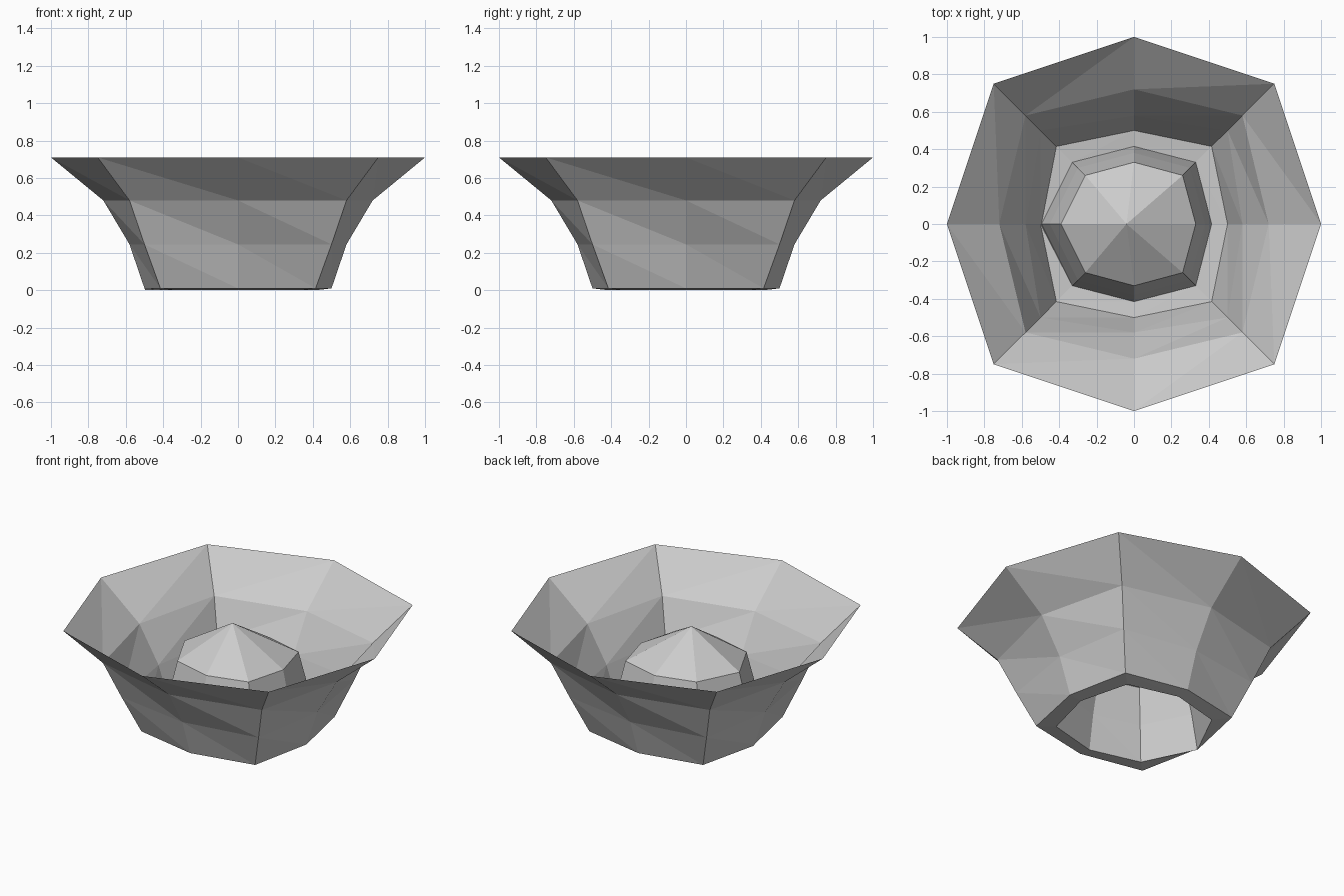
import bpy
import bmesh

cube = bpy.data.objects.get("Cube")
if cube:
    bpy.data.objects.remove(cube, do_unlink=True)

grey = bpy.data.materials.new("light_grey")
grey.use_nodes = True
colour = (0.6, 0.6, 0.6, 1)
grey.diffuse_color = colour
grey.node_tree.nodes["Principled BSDF"].inputs["Base Color"].default_value = colour


def octagon(axis, diagonal, z, left=None):
    """Eight corners, counter-clockwise; left moves the -x corner."""
    a, d = axis, diagonal
    m = a if left is None else left
    return [(a, 0, z), (d, d, z), (0, a, z), (-d, d, z),
            (-m, 0, z), (-d, -d, z), (0, -a, z), (d, -d, z)]


def make_sheet(name, rings, apex=None):
    """Join rings, outermost first, with faceted triangles."""
    bm = bmesh.new()
    loops = [[bm.verts.new(p) for p in ring] for ring in rings]
    for outer, inner in zip(loops, loops[1:]):
        for i in range(8):
            j = (i + 1) % 8
            bm.faces.new((outer[i], outer[j], inner[j]))
            bm.faces.new((outer[i], inner[j], inner[i]))
    if apex:
        tip = bm.verts.new(apex)
        for i in range(8):
            bm.faces.new((loops[-1][i], loops[-1][(i + 1) % 8], tip))
    mesh = bpy.data.meshes.new(name)
    bm.to_mesh(mesh)
    bm.free()
    mesh.materials.append(grey)
    obj = bpy.data.objects.new(name, mesh)
    bpy.context.collection.objects.link(obj)
    return obj


base_edge = octagon(0.5, 0.415, 0.01)
dome_edge = octagon(0.415, 0.33, 0, left=0.495)

# Flared outer wall, rim to base
make_sheet("bowl_wall", [octagon(1, 0.75, 0.71), octagon(0.72, 0.58, 0.48),
                         octagon(0.58, 0.5, 0.245), base_edge])

# Narrow floor around the dome
make_sheet("base_ring", [base_edge, dome_edge])

# Hollow central dome, open underneath
make_sheet("centre_dome", [dome_edge, octagon(0.38, 0.3, 0.23, left=0.45),
                           octagon(0.33, 0.26, 0.457, left=0.39)],
           apex=(-0.04, 0, 0.667))
